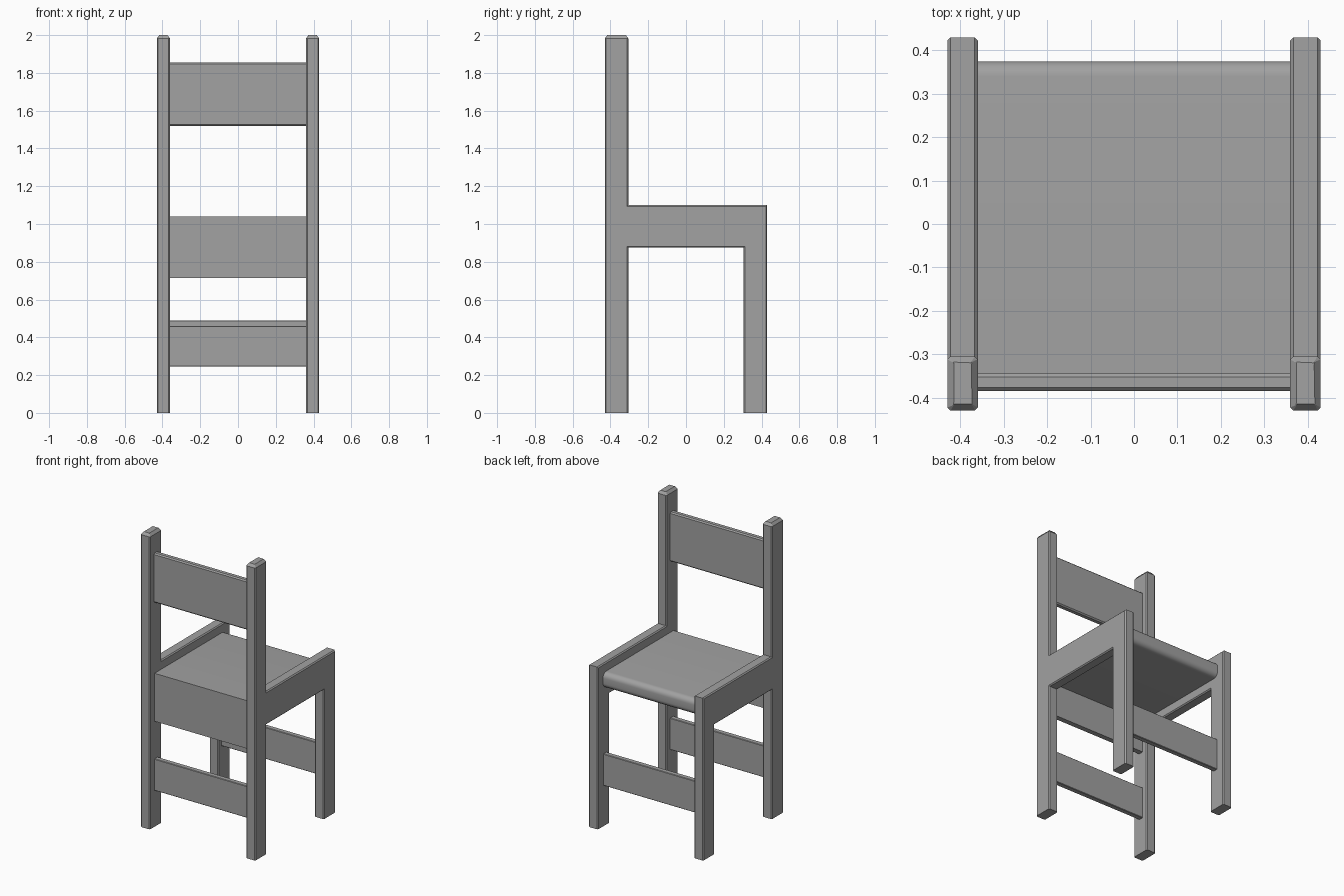
import bpy
import bmesh

cube = bpy.data.objects.get("Cube")
if cube:
    bpy.data.objects.remove(cube, do_unlink=True)

# One plain grey for the whole chair
grey = bpy.data.materials.new("plain_grey")
grey.use_nodes = True
colour = (0.36, 0.36, 0.36, 1)
grey.diffuse_color = colour
grey.node_tree.nodes["Principled BSDF"].inputs["Base Color"].default_value = colour


def prism(profile, x0, x1):
    """Extrude a (y, z) profile along x."""
    bm = bmesh.new()
    face = bm.faces.new([bm.verts.new((x0, y, z)) for y, z in profile])
    moved = bmesh.ops.extrude_face_region(bm, geom=[face])["geom"]
    verts = [v for v in moved if isinstance(v, bmesh.types.BMVert)]
    bmesh.ops.translate(bm, verts=verts, vec=(x1 - x0, 0, 0))
    bmesh.ops.recalc_face_normals(bm, faces=bm.faces)
    return bm


def bevel(bm, rule, size, segments=1):
    """Bevel every edge whose two end points satisfy the rule."""
    edges = [e for e in bm.edges if rule(e.verts[0].co, e.verts[1].co)]
    bmesh.ops.bevel(bm, geom=edges, offset=size, segments=segments,
                    profile=0.5, affect='EDGES')


def finish(bm, name, smooth=False):
    mesh = bpy.data.meshes.new(name)
    bm.to_mesh(mesh)
    bm.free()
    mesh.materials.append(grey)
    obj = bpy.data.objects.new(name, mesh)
    bpy.context.collection.objects.link(obj)
    if smooth:
        bpy.ops.object.select_all(action='DESELECT')
        obj.select_set(True)
        bpy.context.view_layer.objects.active = obj
        bpy.ops.object.shade_smooth_by_angle()


def board(name, y0, y1, z0, z1, edge):
    """Cross board between the side frames with eased long edges."""
    bm = prism([(y0, z0), (y1, z0), (y1, z1), (y0, z1)], -HALF, HALF)
    if edge:
        bevel(bm, lambda a, b: abs(a.x - b.x) > HALF, edge)
    finish(bm, name)


HALF = 0.365      # half length of the cross boards, let into the frames
INNER, OUTER = 0.36, 0.43
BACK, POST, LEG, FRONT = -0.43, -0.305, 0.305, 0.43
RAIL, ARM, SHOULDER = 0.875, 1.10, 1.982

# Side frames: back post, side rail and front leg in one outline
outline = [(BACK, 0), (POST, 0), (POST, RAIL), (LEG, RAIL), (LEG, 0),
           (FRONT, 0), (FRONT, ARM), (POST, ARM), (POST, SHOULDER), (BACK, SHOULDER)]


def long_edge(a, b):
    same_side = abs(a.x - b.x) < 1e-4
    at_end = abs(a.z - b.z) < 1e-4 and (a.z < 1e-4 or a.z > SHOULDER - 1e-4)
    return same_side and not at_end


for name, x0, x1 in (("left_frame", INNER, OUTER), ("right_frame", -OUTER, -INNER)):
    bm = prism(outline, x0, x1)
    bevel(bm, long_edge, 0.007)
    # Chamfered post top
    bm.normal_update()
    top = max(bm.faces, key=lambda f: f.calc_center_median().z)
    bmesh.ops.inset_individual(bm, faces=[top], thickness=0.015,
                               depth=2 - SHOULDER, use_even_offset=True)
    finish(bm, name)

# Seat with a rounded front edge
bm = prism([(-0.38, 0.935), (0.375, 0.935), (0.375, 1.04), (-0.38, 1.04)], -HALF, HALF)
bevel(bm, lambda a, b: abs(a.x - b.x) > HALF and a.y > 0, 0.035, 6)
finish(bm, "seat", smooth=True)

# Backrest and cross rails
board("backrest", -0.385, -0.345, 1.52, 1.855, 0.008)
board("upper_back_rail", -0.38, -0.345, 0.715, 0.935, 0)
board("lower_back_rail", -0.38, -0.345, 0.245, 0.46, 0.003)
board("front_rail", 0.335, 0.37, 0.275, 0.49, 0.003)
